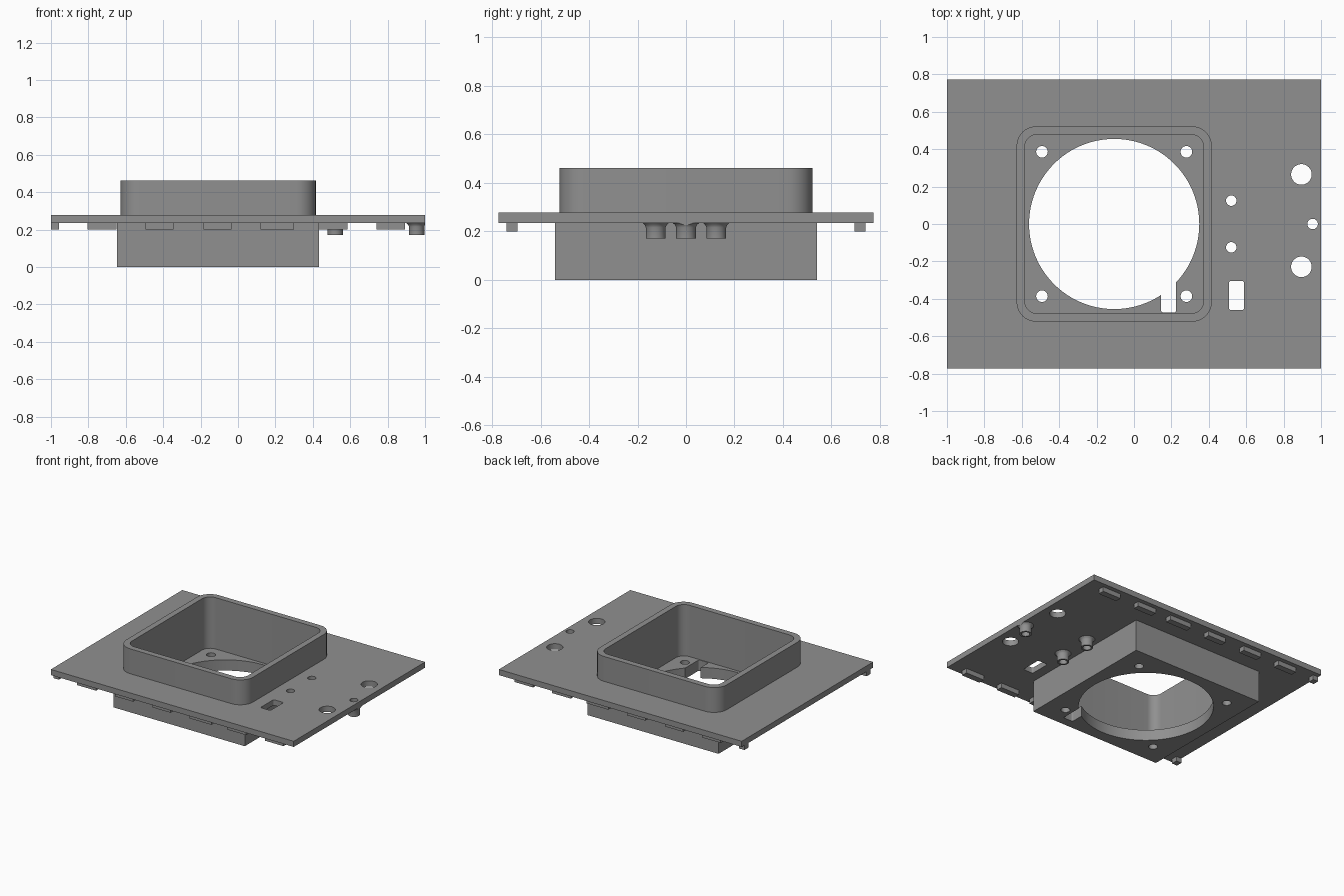
import bpy, bmesh, math

if "Cube" in bpy.data.objects:
    bpy.data.objects.remove(bpy.data.objects["Cube"])

CX = -0.106          # centre of the fan housing
PLATE_BOTTOM, PLATE_TOP = 0.235, 0.277

grey = bpy.data.materials.new("plastic grey")
grey.diffuse_color = (0.28, 0.28, 0.28, 1)
grey.use_nodes = True
grey.node_tree.nodes["Principled BSDF"].inputs["Base Color"].default_value = grey.diffuse_color


def circle(x, y, r, n=32):
    return [(x + r * math.cos(2 * math.pi * i / n),
             y + r * math.sin(2 * math.pi * i / n)) for i in range(n)]


def rect(x0, x1, y0, y1, r=0.0, n=8):
    """Rectangle outline, with rounded corners when r > 0."""
    if r == 0:
        return [(x0, y0), (x1, y0), (x1, y1), (x0, y1)]
    pts = []
    corners = [(x1 - r, y1 - r), (x0 + r, y1 - r), (x0 + r, y0 + r), (x1 - r, y0 + r)]
    for k, (cx, cy) in enumerate(corners):
        for i in range(n + 1):
            a = math.pi / 2 * (k + i / n)
            pts.append((cx + r * math.cos(a), cy + r * math.sin(a)))
    return pts


def loft(name, *rings):
    """Closed solid through rings given as (outline, z)."""
    bm = bmesh.new()
    loops = [[bm.verts.new((x, y, z)) for x, y in pts] for pts, z in rings]
    n = len(loops[0])
    for a, b in zip(loops, loops[1:]):
        for i in range(n):
            j = (i + 1) % n
            bm.faces.new((a[i], a[j], b[j], b[i]))
    bm.faces.new(loops[0][::-1])
    bm.faces.new(loops[-1])
    bmesh.ops.recalc_face_normals(bm, faces=bm.faces)
    mesh = bpy.data.meshes.new(name)
    bm.to_mesh(mesh)
    bm.free()
    mesh.materials.append(grey)
    ob = bpy.data.objects.new(name, mesh)
    bpy.context.collection.objects.link(ob)
    return ob


def prism(name, pts, z0, z1):
    return loft(name, (pts, z0), (pts, z1))


def combine(target, tool, operation):
    mod = target.modifiers.new(operation.lower(), 'BOOLEAN')
    mod.operation, mod.solver, mod.object = operation, 'EXACT', tool
    tool.hide_render = True
    bpy.context.view_layer.objects.active = target
    bpy.ops.object.modifier_apply(modifier=mod.name)
    bpy.data.objects.remove(tool)


def square(half, r=0.0):
    return rect(CX - half, CX + half, -half, half, r)


# Flat panel, lower housing box and upper rounded collar
body = prism("mounting_panel", rect(-1, 1, -0.773, 0.773), PLATE_BOTTOM, PLATE_TOP)
solids = [prism("lower_housing", square(0.54), 0, 0.255),
          prism("upper_collar", square(0.522, 0.105), 0.255, 0.462)]

# Locating tabs under the front and back edges
tabs = [(-1, -0.957), (-0.805, -0.65), (-0.495, -0.345), (-0.185, -0.035),
        (0.12, 0.30), (0.43, 0.585), (0.74, 0.893)]
for x0, x1 in tabs:
    for y in (-0.718, 0.718):
        solids.append(prism("edge_tab", rect(x0, x1, y - 0.023, y + 0.023), 0.2, 0.25))

# Flared bosses under the panel
bosses = [(0.52, 0.125), (0.52, -0.125), (0.955, 0)]
for x, y in bosses:
    profile = [(0.041, 0.17), (0.041, 0.216), (0.045, 0.226), (0.056, 0.236), (0.056, 0.255)]
    solids.append(loft("boss", *[(circle(x, y, r), z) for r, z in profile]))

for s in solids:
    combine(body, s, 'UNION')

# Square cavity, round fan opening and cable notch in the floor
cuts = [prism("cavity", square(0.478, 0.065), 0.08, 0.6),
        prism("fan_opening", circle(CX, 0, 0.455, 96), -0.1, 0.2),
        prism("cable_notch", rect(0.145, 0.225, -0.473, -0.2, 0.012, 4), -0.1, 0.2)]

# Screw holes in the housing floor
for sx in (-1, 1):
    for sy in (-1, 1):
        cuts.append(prism("screw_hole", circle(CX + sx * 0.386, sy * 0.386, 0.031),
                          -0.1, 0.2))

# Panel holes, switch slot, and trim flush with the right edge
for x, y in bosses:
    cuts.append(prism("boss_hole", circle(x, y, 0.028), 0, 0.5))
for y in (-0.247, 0.247):
    cuts.append(prism("panel_hole", circle(0.895, y + 0.018, 0.055, 48), 0, 0.5))
cuts.append(prism("switch_slot", rect(0.507, 0.589, -0.46, -0.305, 0.012, 4), 0, 0.5))
cuts.append(prism("edge_trim", rect(1, 1.2, -0.2, 0.2), 0.1, 0.4))

for c in cuts:
    combine(body, c, 'DIFFERENCE')

# Smooth the rounded walls, keep the edges crisp
bpy.ops.object.select_all(action='DESELECT')
body.select_set(True)
bpy.context.view_layer.objects.active = body
bpy.ops.object.shade_smooth_by_angle(angle=math.radians(30))
